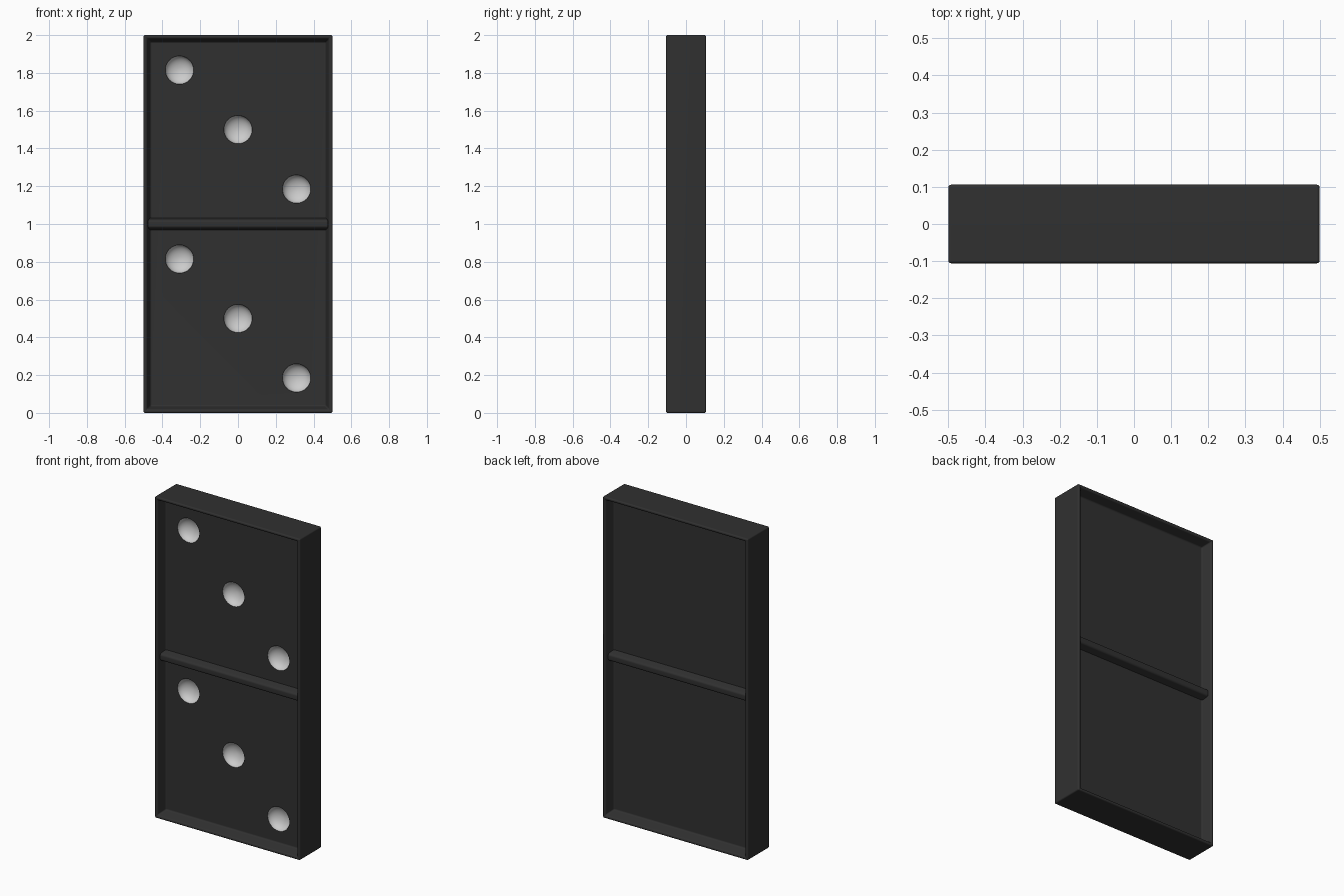
import bpy, bmesh
from mathutils import Matrix

if "Cube" in bpy.data.objects:
    bpy.data.objects.remove(bpy.data.objects["Cube"])

W, D, H = 1.0, 0.212, 2.0
RECESS = 0.062                 # depth of the sunken panels
CREST = 0.015                  # how far the divider sits below the rim
PANEL = D / 2 - RECESS


def material(name, shade):
    mat = bpy.data.materials.new(name)
    mat.diffuse_color = (shade, shade, shade, 1)
    mat.use_nodes = True
    mat.node_tree.nodes["Principled BSDF"].inputs["Base Color"].default_value = mat.diffuse_color
    return mat


def mesh_object(name, bm, mat):
    mesh = bpy.data.meshes.new(name)
    bm.to_mesh(mesh)
    bm.free()
    mesh.materials.append(mat)
    obj = bpy.data.objects.new(name, mesh)
    bpy.context.collection.objects.link(obj)
    return obj


def activate(obj):
    bpy.ops.object.select_all(action='DESELECT')
    bpy.context.view_layer.objects.active = obj
    obj.select_set(True)


def soften(obj, width):
    bevel = obj.modifiers.new("soft_edges", 'BEVEL')
    bevel.width = width
    bevel.segments = 3
    bevel.limit_method = 'ANGLE'
    activate(obj)
    bpy.ops.object.modifier_apply(modifier=bevel.name)


def smooth(obj):
    activate(obj)
    bpy.ops.object.shade_smooth_by_angle(angle=0.6)
    normals = obj.modifiers.new("flat_panels", 'WEIGHTED_NORMAL')
    normals.keep_sharp = True


black = material("black", 0.03)
white = material("white", 0.8)

# Tile body: a slab with a sunken, slope-sided panel on front and back
bm = bmesh.new()
bmesh.ops.create_cube(bm, size=1, matrix=Matrix.Translation((0, 0, H / 2)) @ Matrix.Diagonal((W, D, H, 1)))
bm.normal_update()
panels = [f for f in bm.faces if abs(f.normal.y) > 0.9]
for _ in range(2):
    bmesh.ops.inset_individual(bm, faces=panels, thickness=0.018, use_even_offset=True)
for face in panels:
    bmesh.ops.translate(bm, verts=face.verts[:], vec=-face.normal * RECESS)
tile = mesh_object("domino_tile", bm, black)
soften(tile, 0.008)

# Three diagonal pips in each half, scooped out of the front
bm = bmesh.new()
for centre in (0.5, 1.5):
    for step in (-1, 0, 1):
        place = Matrix.Translation((0.31 * step, -PANEL, centre - 0.315 * step))
        shape = Matrix.Diagonal((0.075, 0.05, 0.075, 1))
        turn = Matrix.Rotation(1.5707963, 4, 'X')
        bmesh.ops.create_uvsphere(bm, u_segments=32, v_segments=16, radius=1, matrix=place @ shape @ turn)
cutter = mesh_object("pip_cutter", bm, white)
cutter.hide_render = True

scoop = tile.modifiers.new("pips", 'BOOLEAN')
scoop.operation = 'DIFFERENCE'
scoop.solver = 'EXACT'
scoop.material_mode = 'TRANSFER'
scoop.object = cutter
activate(tile)
bpy.ops.object.modifier_apply(modifier=scoop.name)
bpy.data.objects.remove(cutter)
smooth(tile)

# Rounded divider bars across the middle of both panels
for name, side in (("front_divider", -1), ("back_divider", 1)):
    bottom, top = PANEL - 0.004, D / 2 - CREST
    bm = bmesh.new()
    place = Matrix.Translation((0, side * (bottom + top) / 2, H / 2))
    bmesh.ops.create_cube(bm, size=1, matrix=place @ Matrix.Diagonal((0.955, top - bottom, 0.07, 1)))
    for v in bm.verts:
        if v.co.y * side > (bottom + top) / 2:      # narrow the crest
            v.co.z = H / 2 + (v.co.z - H / 2) * 0.55
    divider = mesh_object(name, bm, black)
    soften(divider, 0.01)
    smooth(divider)
